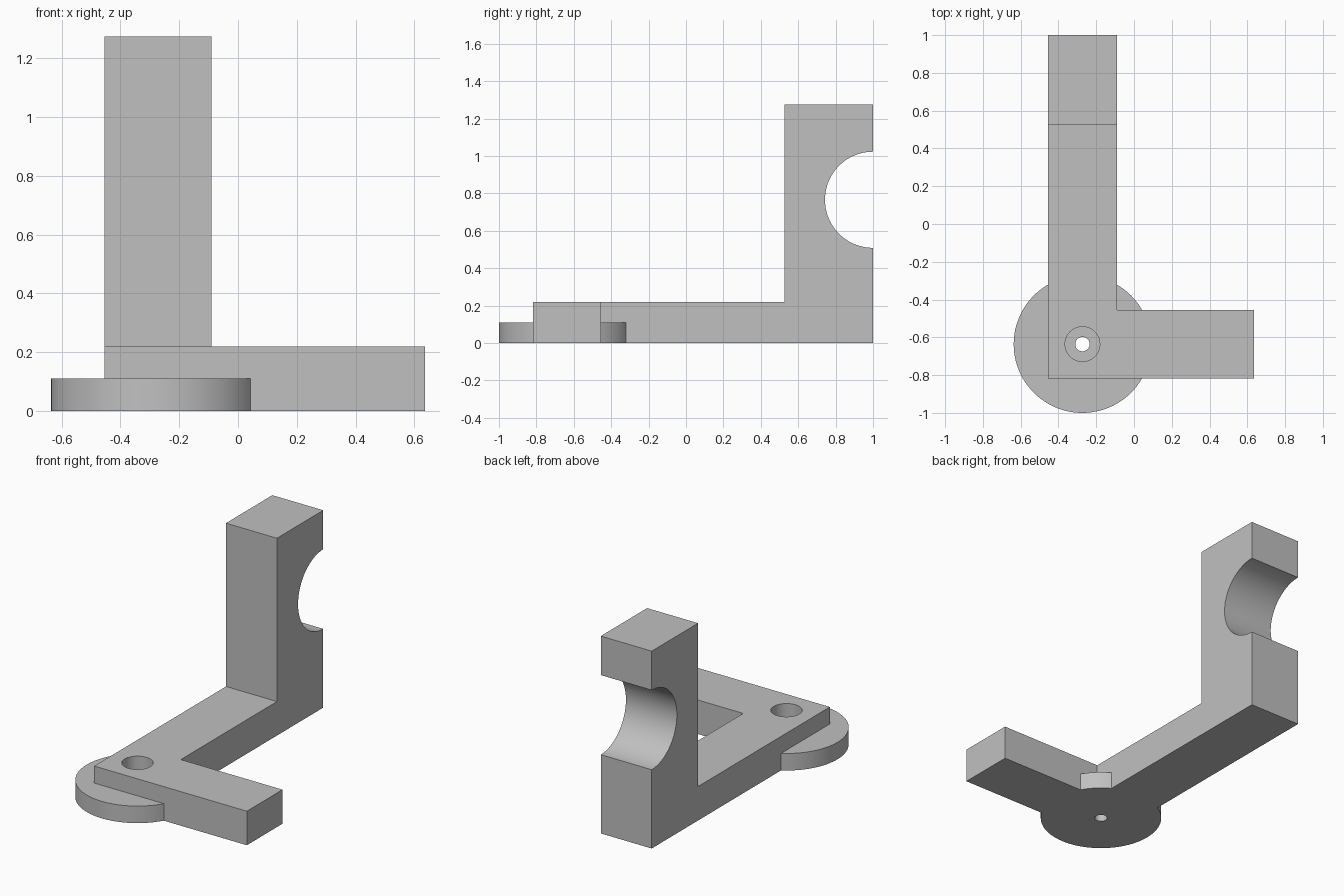
import bpy, bmesh, math

default = bpy.data.objects.get("Cube")
if default:
    bpy.data.objects.remove(default, do_unlink=True)

# Main dimensions
WIDTH = 0.364              # bar width
THICK = 0.22               # bar thickness
LEFT, RIGHT = -0.455, -0.091
FRONT, BACK = -0.818, 1.0
HEIGHT = 1.275
HUB = (LEFT + WIDTH / 2, FRONT + WIDTH / 2)
DISC_H = THICK / 2

grey = bpy.data.materials.new("plain grey")
grey.use_nodes = True
colour = (0.53, 0.53, 0.53, 1)
grey.diffuse_color = colour
grey.node_tree.nodes["Principled BSDF"].inputs["Base Color"].default_value = colour


def prism(name, points, direction):
    """Extrude a closed outline along a direction."""
    bm = bmesh.new()
    face = bm.faces.new([bm.verts.new(p) for p in points])
    moved = bmesh.ops.extrude_face_region(bm, geom=[face])["geom"]
    verts = [v for v in moved if isinstance(v, bmesh.types.BMVert)]
    bmesh.ops.translate(bm, verts=verts, vec=direction)
    bmesh.ops.recalc_face_normals(bm, faces=bm.faces)
    mesh = bpy.data.meshes.new(name)
    bm.to_mesh(mesh)
    bm.free()
    mesh.materials.append(grey)
    obj = bpy.data.objects.new(name, mesh)
    bpy.context.collection.objects.link(obj)
    return obj


def cylinder(name, radius, z0, z1, sides=96):
    """Upright cylinder on the hub axis."""
    ring = [(HUB[0] + radius * math.cos(2 * math.pi * i / sides),
             HUB[1] + radius * math.sin(2 * math.pi * i / sides), z0)
            for i in range(sides)]
    return prism(name, ring, (0, 0, z1 - z0))


def combine(target, tool, operation):
    """Apply an exact boolean and discard the tool."""
    mod = target.modifiers.new(operation.lower(), "BOOLEAN")
    mod.operation, mod.solver, mod.object = operation, "EXACT", tool
    bpy.context.view_layer.objects.active = target
    bpy.ops.object.modifier_apply(modifier=mod.name)
    bpy.data.objects.remove(tool, do_unlink=True)


# Long bar and upright post with a half-round seat in its back
SEAT_Z, SEAT_R, STEPS = 0.766, 0.257, 48
outline = [(FRONT, 0), (BACK, 0)]
for i in range(STEPS + 1):
    a = -math.pi / 2 - math.pi * i / STEPS
    outline.append((BACK + SEAT_R * math.cos(a), SEAT_Z + SEAT_R * math.sin(a)))
outline += [(BACK, HEIGHT), (0.527, HEIGHT), (0.527, THICK), (FRONT, THICK)]
bracket = prism("bracket", [(LEFT, y, z) for y, z in outline], (WIDTH, 0, 0))

# Short side arm
arm = prism("side_arm", [(LEFT, FRONT, 0), (0.636, FRONT, 0),
                         (0.636, FRONT + WIDTH, 0), (LEFT, FRONT + WIDTH, 0)],
            (0, 0, THICK))
combine(bracket, arm, "UNION")

# Round base disc at the corner
combine(bracket, cylinder("base_disc", WIDTH, 0, DISC_H), "UNION")

# Counterbored screw hole through the corner
combine(bracket, cylinder("counterbore", 0.092, DISC_H, THICK + 0.1), "DIFFERENCE")
combine(bracket, cylinder("screw_hole", 0.038, -0.1, THICK + 0.1), "DIFFERENCE")

# Smooth curved walls, keep corners sharp
bpy.ops.object.select_all(action="DESELECT")
bracket.select_set(True)
bpy.context.view_layer.objects.active = bracket
bpy.ops.object.shade_smooth_by_angle(angle=math.radians(30))
